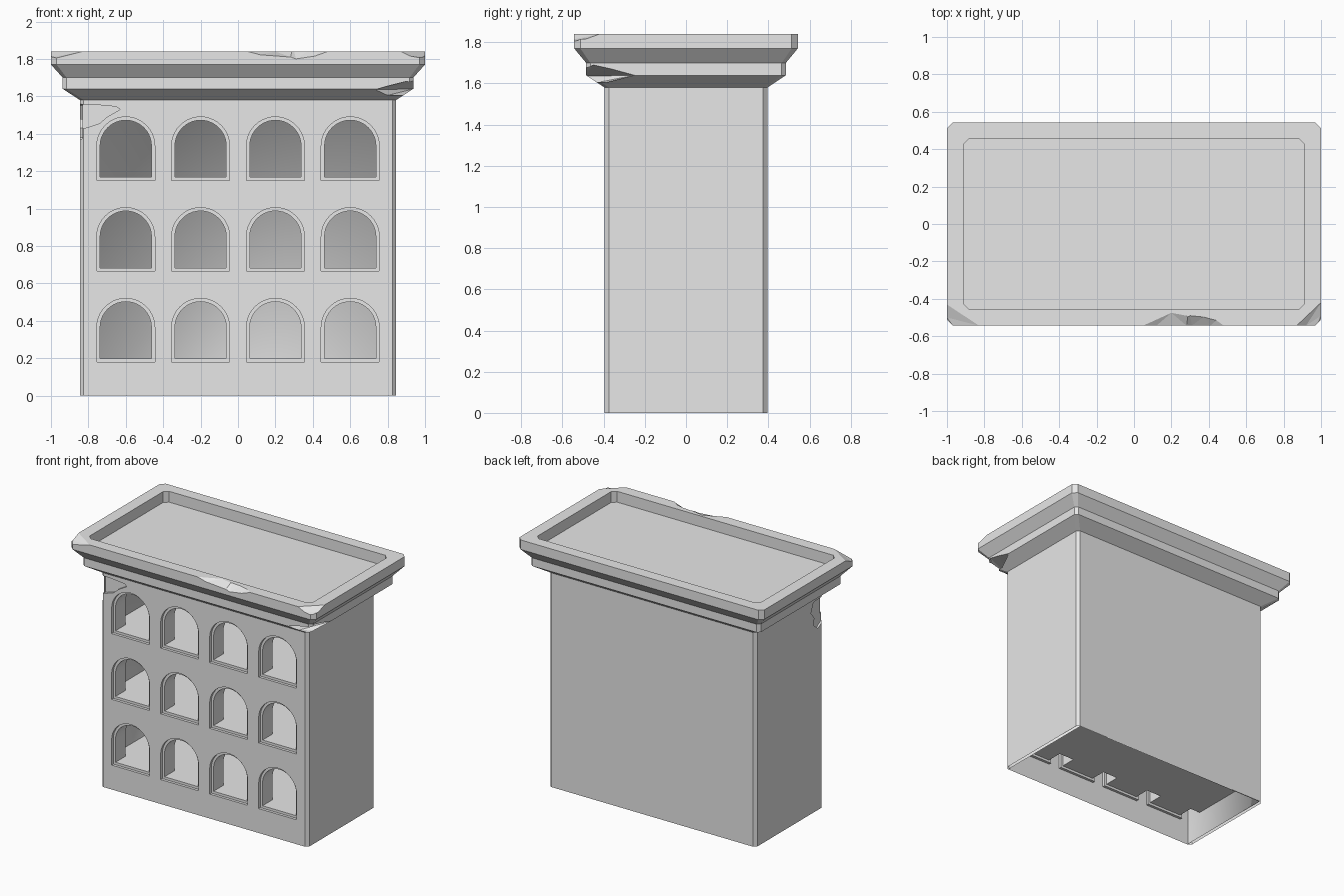
import bpy, bmesh, math
from mathutils import Vector

if "Cube" in bpy.data.objects:
    bpy.data.objects.remove(bpy.data.objects["Cube"], do_unlink=True)

stone = bpy.data.materials.new("pale_grey_stone")
stone.use_nodes = True
stone.diffuse_color = (0.8, 0.8, 0.8, 1)
for node in stone.node_tree.nodes:
    if node.type == 'BSDF_PRINCIPLED':
        node.inputs["Base Color"].default_value = (0.8, 0.8, 0.8, 1)

BX, BY, TOP = 0.845, 0.395, 1.58      # body half sizes and height
FRONT, ROOM = -BY, -0.26              # front wall, back end of the window reveals


def finish(name, bm, recalc=True):
    if recalc:
        bmesh.ops.recalc_face_normals(bm, faces=bm.faces)
    me = bpy.data.meshes.new(name)
    bm.to_mesh(me)
    bm.free()
    me.materials.append(stone)
    ob = bpy.data.objects.new(name, me)
    bpy.context.scene.collection.objects.link(ob)
    return ob


def activate(ob):
    bpy.ops.object.select_all(action='DESELECT')
    ob.select_set(True)
    bpy.context.view_layer.objects.active = ob


def cut(ob, cutter):
    activate(ob)
    mod = ob.modifiers.new("cut", 'BOOLEAN')
    mod.operation, mod.solver, mod.object = 'DIFFERENCE', 'EXACT', cutter
    bpy.ops.object.modifier_apply(modifier=mod.name)
    bpy.data.objects.remove(cutter, do_unlink=True)


def ring(bm, hx, hy, c, z):
    """Rectangle with chamfered corners."""
    pts = []
    for sx, sy in ((1, -1), (1, 1), (-1, 1), (-1, -1)):
        pair = [(sx * (hx - c), sy * hy), (sx * hx, sy * (hy - c))]
        pts += pair if sx * sy < 0 else pair[::-1]
    return [bm.verts.new((x, y, z)) for x, y in pts]


def loft(name, sections):
    bm = bmesh.new()
    rings = [ring(bm, *s) for s in sections]
    for a, b in zip(rings, rings[1:]):
        for i in range(len(a)):
            j = (i + 1) % len(a)
            bm.faces.new((a[i], a[j], b[j], b[i]))
    bm.faces.new(rings[0])
    bm.faces.new(rings[-1])
    return finish(name, bm)


def prism(bm, pts, offset):
    face = bm.faces.new([bm.verts.new(p) for p in pts])
    out = bmesh.ops.extrude_face_region(bm, geom=[face])
    moved = [g for g in out["geom"] if isinstance(g, bmesh.types.BMVert)]
    bmesh.ops.translate(bm, verts=moved, vec=offset)


def chip(ob, pts):
    bm = bmesh.new()
    for p in pts:
        bm.verts.new(p)
    out = bmesh.ops.convex_hull(bm, input=bm.verts)
    loose = [v for v in bm.verts if not v.link_faces]
    bmesh.ops.delete(bm, geom=loose, context='VERTS')
    cut(ob, finish("chip_cutter", bm))


COLUMNS = (-0.6, -0.2, 0.2, 0.6)
SILLS = (0.18, 0.665, 1.15)


def arches(inset, depth):
    """Arched window cutters for every row and column."""
    bm = bmesh.new()
    r, steps = 0.155 - inset, 20
    for cx in COLUMNS:
        for sill in SILLS:
            spring = sill + 0.185
            pts = [(cx - r, -0.5, sill + inset), (cx + r, -0.5, sill + inset)]
            for i in range(steps + 1):
                a = math.pi * i / steps
                pts.append((cx + r * math.cos(a), -0.5, spring + r * math.sin(a)))
            prism(bm, pts, Vector((0, depth + 0.5, 0)))
    return finish("arch_cutter", bm)


# Body: thin walls with stepped arched windows
body = loft("body", [(BX, BY, 0.02, 0), (BX, BY, 0.02, TOP)])
cut(body, arches(0, FRONT + 0.02))
cut(body, arches(0.018, ROOM))

# Broken plaster on the upper corner, front and side
bm = bmesh.new()
patch = [(-0.9, 1.56), (-0.76, 1.555), (-0.65, 1.545), (-0.63, 1.53),
         (-0.7, 1.49), (-0.74, 1.455), (-0.8, 1.435), (-0.9, 1.41)]
prism(bm, [(x, -0.5, z) for x, z in patch], Vector((0, 0.125, 0)))
cut(body, finish("front_plaster_cutter", bm))
bm = bmesh.new()
patch = [(-0.45, 1.56), (-0.28, 1.55), (-0.25, 1.48), (-0.29, 1.43),
         (-0.28, 1.38), (-0.33, 1.34), (-0.38, 1.37), (-0.45, 1.41)]
prism(bm, [(-0.95, y, z) for y, z in patch], Vector((0.118, 0, 0)))
cut(body, finish("side_plaster_cutter", bm))

# Open the body below, above and behind each window
bm = bmesh.new()
bm.from_mesh(body.data)
gone = []
for f in bm.faces:
    c = f.calc_center_median()
    ends = abs(f.normal.z) > 0.9 and (c.z < 0.01 or c.z > TOP - 0.01)
    if ends or (f.normal.y < -0.9 and abs(c.y - ROOM) < 0.005):
        gone.append(f)
bmesh.ops.delete(bm, geom=gone, context='FACES')
bm.to_mesh(body.data)
bm.free()
activate(body)
bpy.ops.object.shade_smooth_by_angle(angle=math.radians(25))

# Inner lining: smooth side walls, back wall and ceiling
bm = bmesh.new()
bmesh.ops.create_cube(bm, size=1)
for v in bm.verts:
    v.co = (v.co.x * 2 * (BX - 0.025), v.co.y * 2 * (BY - 0.006), (v.co.z + 0.5) * (TOP - 0.005))
open_sides = [f for f in bm.faces if f.normal.z < -0.5 or f.normal.y < -0.5]
bmesh.ops.delete(bm, geom=open_sides, context='FACES')
bmesh.ops.reverse_faces(bm, faces=bm.faces)
for f in bm.faces:
    f.smooth = True
finish("inner_lining", bm, recalc=False)

# A floor for each row of windows
for n, sill in enumerate(SILLS):
    bm = bmesh.new()
    x, z = BX - 0.026, sill + 0.018
    bm.faces.new([bm.verts.new(p) for p in
                  ((-x, ROOM, z), (x, ROOM, z), (x, BY - 0.007, z), (-x, BY - 0.007, z))])
    finish(f"floor_{n + 1}", bm, recalc=False)

# Cornice with two steps and a sunken roof
cornice = loft("cornice", [
    (BX, BY, 0.02, TOP), (0.937, 0.485, 0.02, 1.64), (0.937, 0.485, 0.02, 1.70),
    (1.0, 0.543, 0.03, 1.77), (1.0, 0.543, 0.03, 1.84),
    (0.912, 0.457, 0.03, 1.84), (0.912, 0.457, 0.03, 1.76)])

# Chips along the upper front edge
E, T = -0.543, 1.84
chip(cornice, [(0.05, E, T), (0.13, -0.51, T), (0.2, -0.475, T), (0.28, -0.49, T),
               (0.34, E, T), (0.12, E, 1.822), (0.22, E, 1.818), (0.28, E, 1.81),
               (0.2, -0.6, 1.9)])
chip(cornice, [(0.2, E, T), (0.3, -0.49, T), (0.37, -0.497, T), (0.44, -0.515, T),
               (0.48, E, T), (0.31, E, 1.8), (0.41, E, 1.815), (0.34, -0.6, 1.9)])
# Chips on the two upper front corners
chip(cornice, [(-0.83, E, T), (-0.95, -0.48, T), (-1, -0.43, T), (-1, -0.5, 1.81),
               (-0.97, E, 1.805), (-0.9, E, 1.825), (-1.06, -0.6, 1.87)])
chip(cornice, [(0.87, E, T), (0.95, -0.5, T), (1, -0.42, T), (1, -0.49, 1.815),
               (0.98, E, 1.805), (0.92, E, 1.815), (1.06, -0.6, 1.87)])
# Chip under the lower step
chip(cornice, [(0.73, -0.485, 1.635), (0.8, -0.485, 1.655), (0.9, -0.485, 1.68),
               (0.937, -0.45, 1.69), (0.937, -0.36, 1.67), (0.937, -0.25, 1.64),
               (0.8, -0.43, 1.605), (0.88, -0.38, 1.605), (1.0, -0.55, 1.62)])
